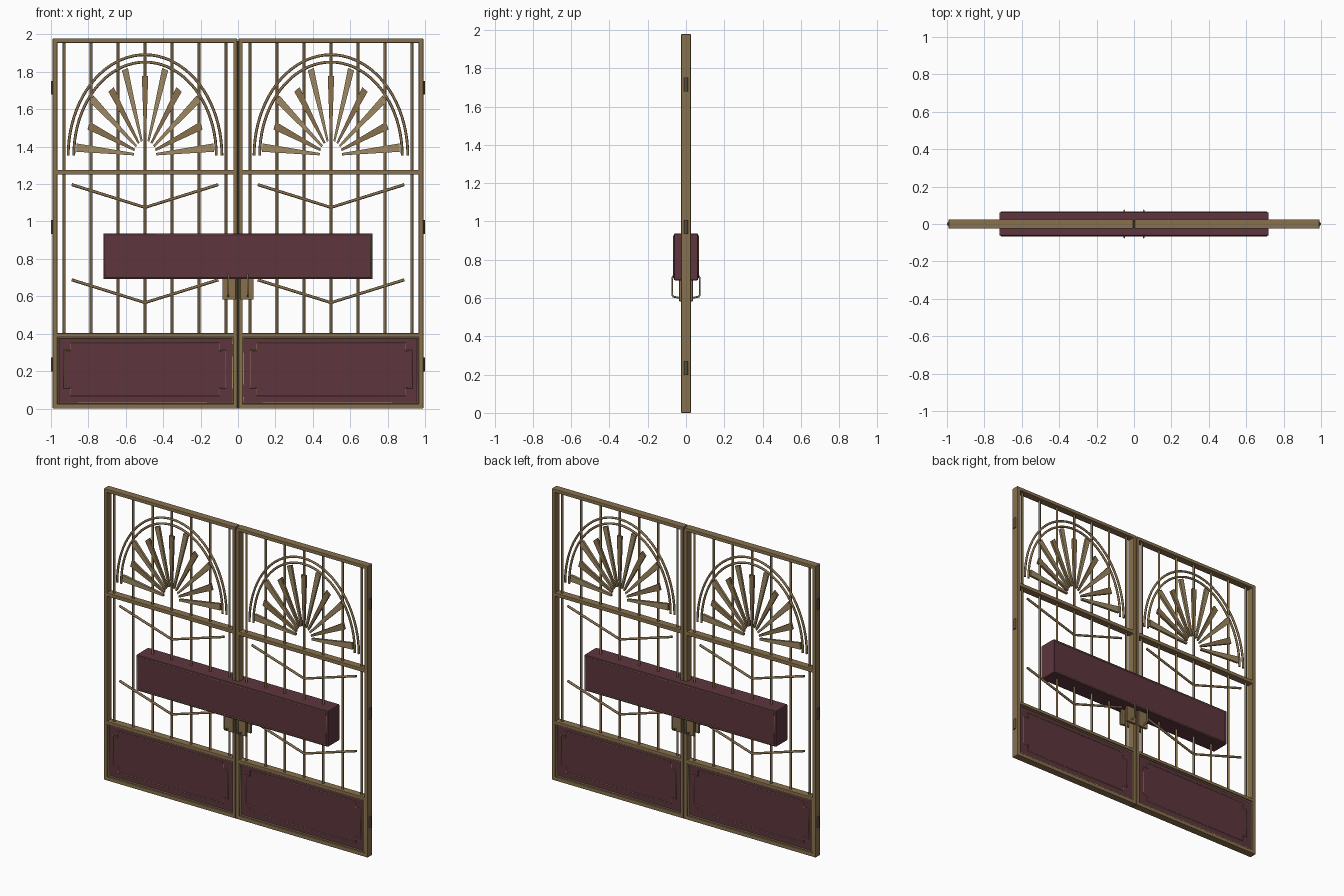
import bpy, bmesh
from math import cos, sin, pi, radians
from mathutils import Vector

if "Cube" in bpy.data.objects:
    bpy.data.objects.remove(bpy.data.objects["Cube"])


def material(name, rgb):
    m = bpy.data.materials.new(name)
    m.diffuse_color = (*rgb, 1)
    m.use_nodes = True
    m.node_tree.nodes["Principled BSDF"].inputs["Base Color"].default_value = m.diffuse_color
    return m


BRONZE = material("bronze", (0.25, 0.165, 0.075))
LIGHT = material("light_bronze", (0.34, 0.25, 0.125))
DARK = material("dark_bronze", (0.10, 0.07, 0.035))
WINE = material("burgundy", (0.11, 0.036, 0.048))


def add_object(name, mesh, mat):
    mesh.materials.clear()
    mesh.materials.append(mat)
    ob = bpy.data.objects.new(name, mesh)
    bpy.context.collection.objects.link(ob)
    return ob


def box(name, x, y, z, mat, bevel=0.0):
    """Box from (min, max) ranges."""
    bm = bmesh.new()
    bmesh.ops.create_cube(bm, size=1)
    for v in bm.verts:
        v.co = Vector([(a + b) / 2 + c * abs(b - a) for (a, b), c in zip((x, y, z), v.co)])
    mesh = bpy.data.meshes.new(name)
    bm.to_mesh(mesh)
    bm.free()
    ob = add_object(name, mesh, mat)
    if bevel:
        mod = ob.modifiers.new("bevel", 'BEVEL')
        mod.width = bevel
        mod.segments = 2
    return ob


def rod(name, points, r, mat, closed=False, res=2):
    """Round rod along a path, turned into a mesh."""
    cu = bpy.data.curves.new(name, 'CURVE')
    cu.dimensions = '3D'
    cu.bevel_depth = r
    cu.bevel_resolution = res
    cu.use_fill_caps = True
    sp = cu.splines.new('POLY')
    sp.points.add(len(points) - 1)
    for p, co in zip(sp.points, points):
        p.co = (*co, 1)
    sp.use_cyclic_u = closed
    tmp = bpy.data.objects.new("tmp", cu)
    bpy.context.collection.objects.link(tmp)
    dg = bpy.context.evaluated_depsgraph_get()
    mesh = bpy.data.meshes.new_from_object(tmp.evaluated_get(dg))
    bpy.data.objects.remove(tmp)
    return add_object(name, mesh, mat)


def ray(name, cx, cz, t, r0, r1, mat):
    """Tapered sunburst blade, in a circle stretched upwards."""
    bm = bmesh.new()
    d, n = Vector((cos(t), sin(t))), Vector((-sin(t), cos(t)))
    pts = [d * r0 - n * 0.005, d * r1 - n * 0.017, d * r1 + n * 0.017, d * r0 + n * 0.005]
    f = bm.faces.new([bm.verts.new((cx + p.x, -0.008, cz + p.y * STRETCH)) for p in pts])
    ext = bmesh.ops.extrude_face_region(bm, geom=[f])["geom"]
    bmesh.ops.translate(bm, vec=(0, 0.016, 0), verts=[g for g in ext if isinstance(g, bmesh.types.BMVert)])
    bmesh.ops.recalc_face_normals(bm, faces=bm.faces)
    mesh = bpy.data.meshes.new(name)
    bm.to_mesh(mesh)
    bm.free()
    return add_object(name, mesh, mat)


D = 0.025          # half depth of the frame
TOP = 1.978
CX, CZ = 0.497, 1.353
STRETCH = 1.31

for s, side in ((-1, "left"), (1, "right")):
    # leaf frame
    for part, a, b in (("outer_stile", 0.966, 0.991), ("inner_stile", 0.004, 0.025)):
        box(f"{side}_{part}", (s * a, s * b), (-D, D), (0, TOP), BRONZE, 0.003)
    for part, a, b in (("bottom_rail", 0, 0.025), ("lower_rail", 0.382, 0.403),
                       ("middle_rail", 1.25, 1.275), ("top_rail", 1.955, TOP)):
        box(f"{side}_{part}", (s * 0.006, s * 0.989), (-D, D), (a, b), BRONZE, 0.003)

    # vertical bars
    for i in range(-3, 4):
        x = s * (CX + i * 0.1443)
        rod(f"{side}_bar", [(x, 0, 0.395), (x, 0, 1.965)], 0.0075, BRONZE)

    # sunburst arches and rays
    for r in (0.411, 0.381):
        arc = [(s * CX + r * cos(pi * k / 40), 0, CZ + r * STRETCH * sin(pi * k / 40)) for k in range(41)]
        rod(f"{side}_arch", arc, 0.0075, BRONZE)
    for k in range(11):
        long = k % 2 == 0
        ray(f"{side}_ray", s * CX, CZ, radians(5 + 17 * k), 0.06,
            0.368 if long else 0.325, LIGHT if long else BRONZE)

    # chevron rods
    for z in (1.197, 0.688):
        rod(f"{side}_chevron", [(s * CX - 0.392, 0, z), (s * CX, 0, z - 0.122), (s * CX + 0.392, 0, z)],
            0.008, BRONZE)

    # lower panel
    box(f"{side}_lower_panel", (s * 0.02, s * 0.97), (-0.012, 0.012), (0.02, 0.39), WINE)

    # hinges
    for z in (0.235, 0.97, 1.715):
        rod(f"{side}_hinge", [(s * 0.988, 0, z - 0.037), (s * 0.988, 0, z + 0.037)], 0.012, DARK, res=4)

    for f, face in ((-1, "front"), (1, "back")):
        # panel edge trim and notched ornament line
        y = f * 0.013
        rod(f"{side}_{face}_panel_trim", [(s * a, y, b) for a, b in
            ((0.028, 0.029), (0.962, 0.029), (0.962, 0.379), (0.028, 0.379))], 0.006, LIGHT, True)
        xa, xb, za, zb, nx, nz = 0.065, 0.93, 0.07, 0.35, 0.036, 0.04
        line = [(xa + nx, za), (xb - nx, za), (xb - nx, za + nz), (xb, za + nz),
                (xb, zb - nz), (xb - nx, zb - nz), (xb - nx, zb), (xa + nx, zb),
                (xa + nx, zb - nz), (xa, zb - nz), (xa, za + nz), (xa + nx, za + nz)]
        rod(f"{side}_{face}_panel_line", [(s * a, y, b) for a, b in line], 0.003, BRONZE, True, 1)

        # lock plate and pull handle
        box(f"{side}_{face}_lock_plate", (s * 0.012, s * 0.083), (f * 0.018, f * 0.036),
            (0.583, 0.705), BRONZE, 0.003)
        rod(f"{side}_{face}_handle", [(s * 0.052, f * a, b) for a, b in
            ((0.03, 0.6), (0.066, 0.607), (0.072, 0.615), (0.072, 0.705),
             (0.067, 0.714), (0.03, 0.718))], 0.005, LIGHT)

# meeting strip between the leaves
box("meeting_strip", (-0.006, 0.006), (-0.022, 0.022), (0, 1.965), DARK)

# central box with face trims
box("central_box", (-0.72, 0.72), (-0.063, 0.063), (0.692, 0.937), WINE, 0.006)
for y in (-0.063, 0.063):
    rod("central_box_trim", [(a, y, b) for a, b in
        ((-0.708, 0.704), (0.708, 0.704), (0.708, 0.925), (-0.708, 0.925))], 0.004, BRONZE, True, 1)
